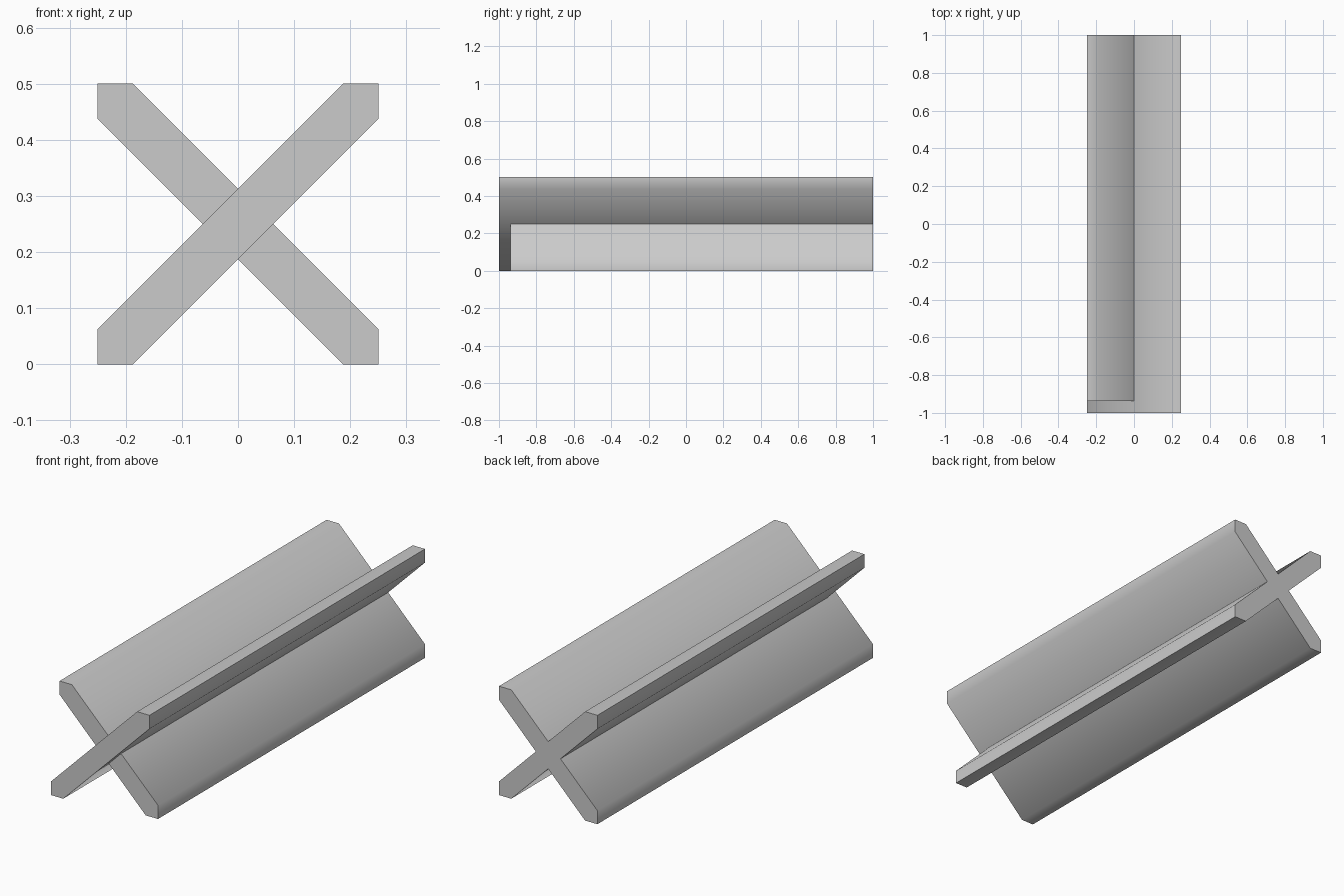
import bpy
import bmesh
import math

cube = bpy.data.objects.get("Cube")
if cube:
    bpy.data.objects.remove(cube, do_unlink=True)

HALF = 0.25      # half width and half height of the cross
TRIM = 0.0625    # length of the trimmed corner sides

grey = bpy.data.materials.new("plain grey")
grey.use_nodes = True
colour = (0.6, 0.6, 0.6, 1)
grey.diffuse_color = colour
grey.node_tree.nodes["Principled BSDF"].inputs["Base Color"].default_value = colour


def plank(name, side, y_front, y_back):
    """Diagonal board with square-trimmed edges, leaning towards side * x."""
    h, k = HALF, HALF - TRIM
    profile = [(-h, -h), (-k, -h), (h, k), (h, h), (k, h), (-h, -k)]
    bm = bmesh.new()
    ring = [bm.verts.new((side * x, y_front, z + HALF)) for x, z in profile]
    face = bm.faces.new(ring)
    out = bmesh.ops.extrude_face_region(bm, geom=[face])
    moved = [v for v in out["geom"] if isinstance(v, bmesh.types.BMVert)]
    bmesh.ops.translate(bm, verts=moved, vec=(0, y_back - y_front, 0))
    bmesh.ops.recalc_face_normals(bm, faces=bm.faces)
    mesh = bpy.data.meshes.new(name)
    bm.to_mesh(mesh)
    bm.free()
    mesh.materials.append(grey)
    obj = bpy.data.objects.new(name, mesh)
    bpy.context.collection.objects.link(obj)
    # Soft shading over the trimmed corners, sharp board ends
    bpy.ops.object.select_all(action="DESELECT")
    obj.select_set(True)
    bpy.context.view_layer.objects.active = obj
    bpy.ops.object.shade_smooth_by_angle(angle=math.radians(60))


# Two crossed boards, the second set back at the front
plank("long_board", 1, -1.0, 1.0)
plank("short_board", -1, -1.0 + TRIM, 1.0)
